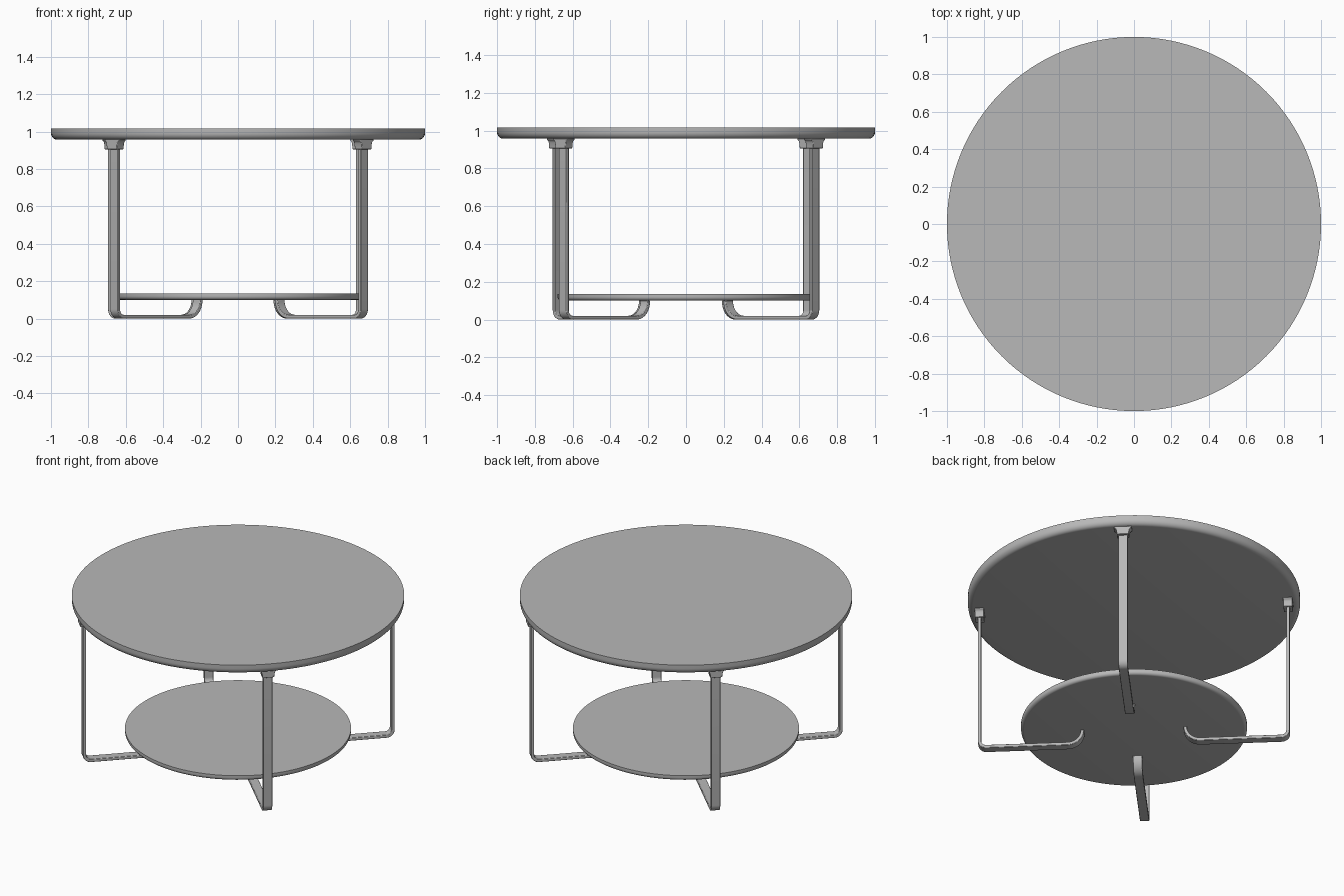
import bpy
import bmesh
from math import sin, cos, pi, radians
from mathutils import Vector, Matrix

cube = bpy.data.objects.get("Cube")
if cube:
    bpy.data.objects.remove(cube, do_unlink=True)

grey = bpy.data.materials.new("table grey")
grey.use_nodes = True
GREY = (0.48, 0.48, 0.48, 1)
grey.diffuse_color = GREY
grey.node_tree.nodes["Principled BSDF"].inputs["Base Color"].default_value = GREY


def finish(bm, name, matrix=Matrix(), bevel=0):
    bmesh.ops.recalc_face_normals(bm, faces=bm.faces)
    mesh = bpy.data.meshes.new(name)
    bm.to_mesh(mesh)
    bm.free()
    mesh.materials.append(grey)
    obj = bpy.data.objects.new(name, mesh)
    bpy.context.collection.objects.link(obj)
    obj.matrix_world = matrix
    if bevel:
        mod = obj.modifiers.new("soft edges", "BEVEL")
        mod.width = bevel
        mod.segments = 2
        mod.limit_method = "ANGLE"
        mod.angle_limit = radians(50)
    bpy.ops.object.select_all(action="DESELECT")
    obj.select_set(True)
    bpy.context.view_layer.objects.active = obj
    bpy.ops.object.shade_smooth_by_angle(angle=radians(35))
    return obj


def disc(name, radius, top, height, inset, steps=6, sides=128):
    """Round board: flat top, short upright rim, rounded underside edge."""
    rim = height * 0.4
    rings = [(radius, top)]
    for i in range(steps + 1):
        a = pi / 2 * i / steps
        rings.append((radius - inset * (1 - cos(a)),
                      top - rim - (height - rim) * sin(a)))
    bm = bmesh.new()
    loops = [[bm.verts.new((r * cos(2 * pi * k / sides), r * sin(2 * pi * k / sides), z))
              for k in range(sides)] for r, z in rings]
    for low, high in zip(loops, loops[1:]):
        for k in range(sides):
            n = (k + 1) % sides
            bm.faces.new((low[k], low[n], high[n], high[k]))
    bm.faces.new(loops[0])
    bm.faces.new(loops[-1])
    return finish(bm, name)


def arc(cx, cz, r, start, end, steps):
    angles = [radians(start + (end - start) * i / steps) for i in range(steps + 1)]
    return [Vector((cx + r * cos(a), cz + r * sin(a))) for a in angles]


def leg(name, radius, matrix, width=0.056, thick=0.02):
    """Flat bar: upright, bent along the floor, hooked up under the shelf."""
    half = thick / 2
    path = [Vector((radius, 0.95))]
    path += arc(radius - 0.04, half + 0.04, 0.04, 0, -90, 8)
    path += arc(0.40, half + 0.09, 0.09, -90, -180, 10)
    bm = bmesh.new()
    sections = []
    for i, p in enumerate(path):
        d = (path[min(i + 1, len(path) - 1)] - path[max(i - 1, 0)]).normalized()
        n = Vector((-d.y, d.x)) * half
        sections.append([bm.verts.new((q.x, y, q.y)) for q, y in
                         ((p - n, -width / 2), (p + n, -width / 2),
                          (p + n, width / 2), (p - n, width / 2))])
    for a, b in zip(sections, sections[1:]):
        for k in range(4):
            n = (k + 1) % 4
            bm.faces.new((a[k], a[n], b[n], b[k]))
    bm.faces.new(sections[0])
    bm.faces.new(sections[-1])
    finish(bm, name, matrix, bevel=0.003)


def bracket(name, radius, matrix, depth=0.055):
    """Flared block joining a leg to the underside of the top."""
    side = [(0.053, 0.958), (0.053, 0.951), (0.045, 0.946), (0.040, 0.936), (0.036, 0.905)]
    outline = side + [(-y, z) for y, z in reversed(side)]
    bm = bmesh.new()
    face = bm.faces.new([bm.verts.new((radius - depth / 2, y, z)) for y, z in outline])
    ext = bmesh.ops.extrude_face_region(bm, geom=[face])
    moved = [v for v in ext["geom"] if isinstance(v, bmesh.types.BMVert)]
    bmesh.ops.translate(bm, verts=moved, vec=(depth, 0, 0))
    finish(bm, name, matrix, bevel=0.003)


# Boards
disc("table_top", radius=1.0, top=1.017, height=0.06, inset=0.032)
disc("lower_shelf", radius=0.68, top=0.134, height=0.034, inset=0.02)

# Four legs, set on two crossing diagonals
for spot, angle, radius in (("front_left", -44, 0.93), ("back_left", 46, 0.945),
                            ("back_right", 136, 0.93), ("front_right", 226, 0.945)):
    turn = Matrix.Rotation(radians(angle), 4, "Z")
    leg(spot + "_leg", radius, turn)
    bracket(spot + "_bracket", radius, turn)
